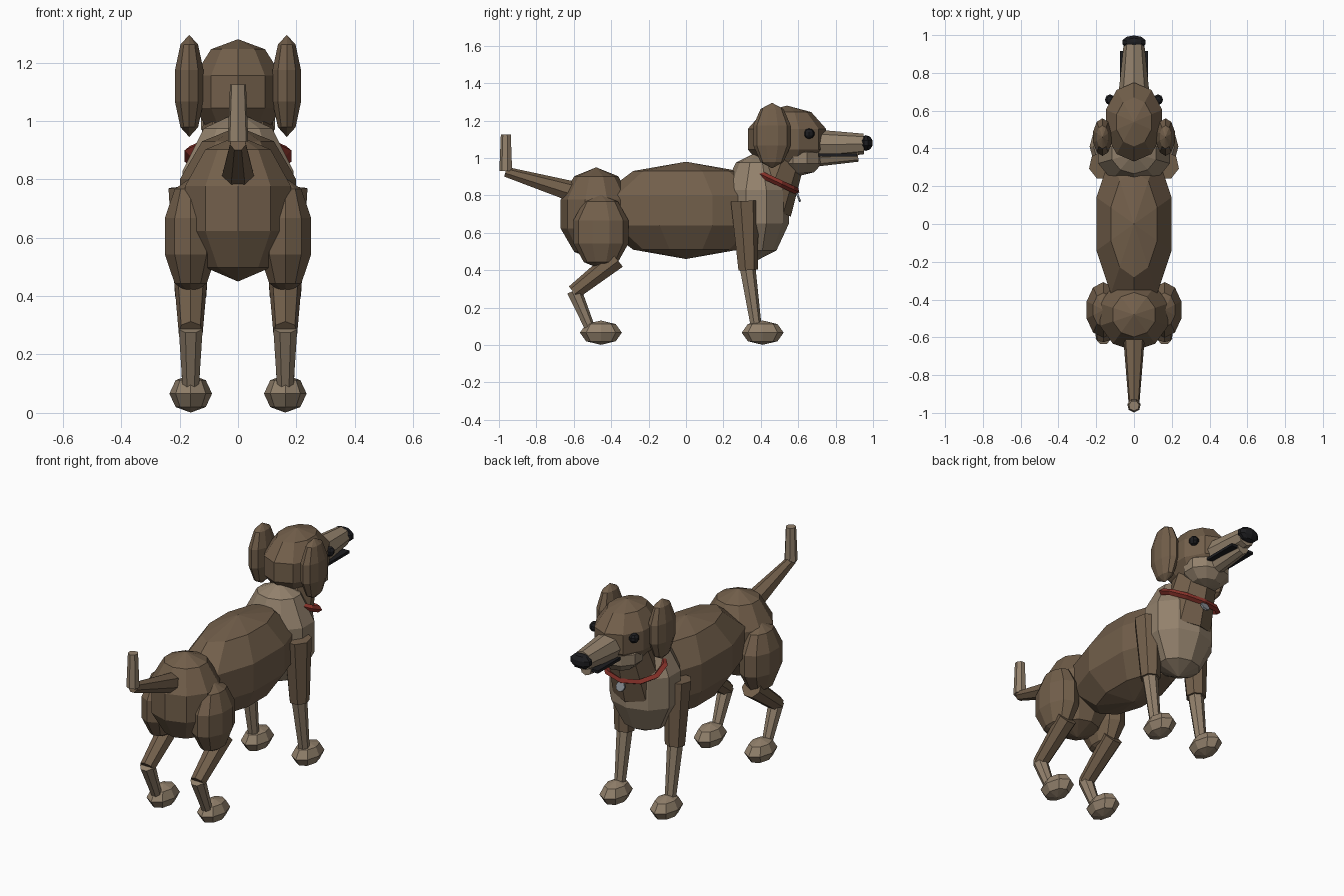
import bpy, bmesh, math
from mathutils import Vector, Matrix

if "Cube" in bpy.data.objects:
    bpy.data.objects.remove(bpy.data.objects["Cube"])

def mat(name, c):
    m = bpy.data.materials.new(name)
    m.diffuse_color = (*c, 1)
    m.use_nodes = True
    m.node_tree.nodes["Principled BSDF"].inputs["Base Color"].default_value = m.diffuse_color
    return m

BROWN = mat("brown_fur", (0.17, 0.115, 0.07))
TAN = mat("tan_fur", (0.29, 0.22, 0.15))
DARK = mat("black", (0.012, 0.012, 0.014))
RED = mat("red_collar", (0.27, 0.035, 0.025))
GREY = mat("tag_grey", (0.25, 0.27, 0.3))

def finish(bm, name, m):
    bmesh.ops.recalc_face_normals(bm, faces=bm.faces)
    me = bpy.data.meshes.new(name)
    bm.to_mesh(me)
    bm.free()
    me.materials.append(m)
    ob = bpy.data.objects.new(name, me)
    bpy.context.collection.objects.link(ob)
    return ob

def ball(name, c, r, m, seg=10, rings=5):
    """Low-poly ellipsoid with vertical poles and one meridian facing +y."""
    bm = bmesh.new()
    bmesh.ops.create_uvsphere(bm, u_segments=seg, v_segments=rings, radius=1)
    v = next(v.co for v in bm.verts if v.co.xy.length > 0.1)
    turn = Matrix.Rotation(math.pi / 2 - math.atan2(v.y, v.x), 4, 'Z')
    bm.transform(Matrix.Translation(c) @ Matrix.Diagonal((*r, 1)) @ turn)
    return finish(bm, name, m)

def limb(name, a, b, r1, r2, m, seg=7):
    """Tapered cylinder from a to b."""
    a, b = Vector(a), Vector(b)
    d = b - a
    bm = bmesh.new()
    bmesh.ops.create_cone(bm, cap_ends=True, segments=seg, radius1=r1, radius2=r2, depth=d.length)
    bm.transform(Matrix.Translation((a + b) / 2) @ d.to_track_quat('Z', 'Y').to_matrix().to_4x4())
    return finish(bm, name, m)

# Trunk
ball("body", (0, 0, 0.72), (0.22, 0.48, 0.26), BROWN)
ball("rump", (0, -0.48, 0.70), (0.20, 0.20, 0.25), BROWN)
ball("chest", (0, 0.375, 0.74), (0.21, 0.185, 0.29), TAN)
limb("neck", (0, 0.42, 0.74), (0, 0.53, 1.03), 0.15, 0.115, BROWN, 8)

# Head
ball("head", (0, 0.54, 1.10), (0.165, 0.22, 0.18), BROWN)
ball("cheeks", (0, 0.61, 1.0), (0.14, 0.125, 0.095), TAN)
muzzle = limb("muzzle", (0, 0.66, 1.07), (0, 0.95, 1.075), 0.085, 0.055, TAN, 8)
limb("lower_jaw", (0, 0.66, 1.0), (0, 0.92, 1.015), 0.05, 0.035, TAN, 8)
ball("nose", (0, 0.962, 1.08), (0.068, 0.038, 0.042), DARK)
bm = bmesh.new()
bmesh.ops.create_cube(bm, size=1)
bm.transform(Matrix.Translation((0, 0.81, 1.015)) @ Matrix.Diagonal((0.15, 0.21, 0.016, 1)))
finish(bm, "mouth", DARK)

# Collar ring, tilted to follow the neck
N, R, t = 10, 0.165, 0.018
tilt = Matrix.Translation((0, 0.47, 0.88)) @ Matrix.Rotation(math.radians(-25), 4, 'X')
bm = bmesh.new()
loops = []
for i in range(N):
    u = math.pi / 2 + 2 * math.pi * i / N
    loops.append([bm.verts.new(tilt @ Vector(((R + t * math.cos(w)) * math.cos(u) * 1.05,
                  (R + t * math.cos(w)) * math.sin(u) * 0.82, t * math.sin(w))))
                  for w in (k * math.pi / 2 for k in range(4))])
for i in range(N):
    p, q = loops[i], loops[(i + 1) % N]
    for k in range(4):
        bm.faces.new((p[k], p[(k + 1) % 4], q[(k + 1) % 4], q[k]))
finish(bm, "collar", RED)
limb("collar_tag", (0, 0.595, 0.79), (0, 0.605, 0.794), 0.028, 0.028, GREY, 8)

# Tail
limb("tail_base", (0, -0.58, 0.81), (0, -0.965, 0.925), 0.06, 0.028, BROWN)
limb("tail_tip", (0, -0.962, 0.93), (0, -0.962, 1.125), 0.036, 0.028, TAN)

# Mirrored parts
for side, s in (("left", -1), ("right", 1)):
    x = 0.162 * s
    ball(f"ear_{side}", (0.167 * s, 0.46, 1.12), (0.054, 0.105, 0.175), BROWN)
    ball(f"eye_{side}", (0.128 * s, 0.658, 1.13), (0.027, 0.03, 0.028), DARK, 8)
    ball(f"haunch_{side}", (x, -0.455, 0.605), (0.098, 0.155, 0.2), BROWN)
    limb(f"front_upper_leg_{side}", (x, 0.31, 0.77), (x, 0.33, 0.40), 0.078, 0.055, BROWN)
    limb(f"front_lower_leg_{side}", (x, 0.325, 0.43), (x, 0.375, 0.09), 0.045, 0.03, TAN)
    limb(f"hind_upper_leg_{side}", (x, -0.37, 0.46), (x, -0.60, 0.28), 0.058, 0.042, BROWN)
    limb(f"hind_lower_leg_{side}", (x, -0.60, 0.29), (x, -0.51, 0.08), 0.042, 0.028, TAN)
    for name, y in (("front", 0.41), ("hind", -0.455)):
        ball(f"{name}_paw_{side}", (x, y, 0.066), (0.073, 0.112, 0.065), TAN, 8, 4)
